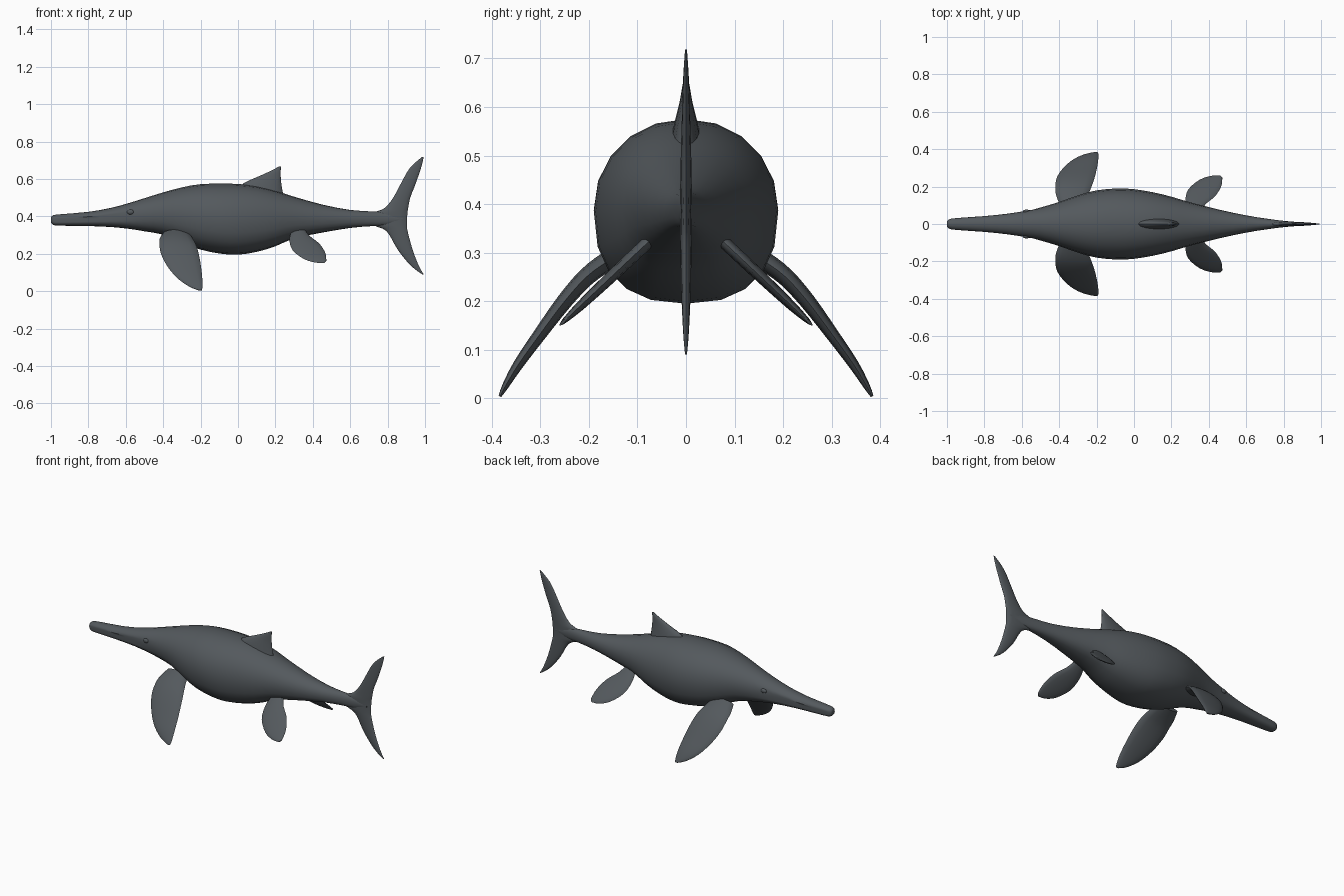
import bpy, bmesh, math
from mathutils import Vector

cube = bpy.data.objects.get("Cube")
if cube:
    bpy.data.objects.remove(cube, do_unlink=True)

skin = bpy.data.materials.new("slate grey skin")
skin.use_nodes = True
colour = (0.088, 0.1, 0.11, 1)
skin.diffuse_color = colour
skin.node_tree.nodes["Principled BSDF"].inputs["Base Color"].default_value = colour


def resample(rows, steps):
    """Smooth a list of equal-length tuples with a Catmull-Rom spline."""
    rows = [Vector(r) for r in rows]
    pts = [rows[0]] + rows + [rows[-1]]
    out = []
    for a, b, c, d in zip(pts, pts[1:], pts[2:], pts[3:]):
        for i in range(steps):
            t = i / steps
            out.append(0.5 * (2 * b + (c - a) * t + (2 * a - 5 * b + 4 * c - d) * t**2
                              + (3 * b - a - 3 * c + d) * t**3))
    return out + [rows[-1]]


def finish(name, bm, mirror=False):
    bmesh.ops.recalc_face_normals(bm, faces=bm.faces)
    mesh = bpy.data.meshes.new(name)
    bm.to_mesh(mesh)
    bm.free()
    mesh.materials.append(skin)
    obj = bpy.data.objects.new(name, mesh)
    bpy.context.collection.objects.link(obj)
    bpy.ops.object.select_all(action='DESELECT')
    obj.select_set(True)
    bpy.context.view_layer.objects.active = obj
    bpy.ops.object.shade_smooth_by_angle(angle=math.radians(50))
    if mirror:
        mod = obj.modifiers.new("mirror", 'MIRROR')
        mod.use_axis = (False, True, False)
        mod.use_clip = False
        mod.use_mirror_merge = False
    return obj


def loft(name, rings, mirror=False):
    bm = bmesh.new()
    loops = [[bm.verts.new(p) for p in ring] for ring in rings]
    for a, b in zip(loops, loops[1:]):
        for i in range(len(a)):
            j = (i + 1) % len(a)
            bm.faces.new((a[i], a[j], b[j], b[i]))
    bm.faces.new(loops[0])
    bm.faces.new(loops[-1])
    return finish(name, bm, mirror)


def fin(name, edges, mirror=False, steps=3, sides=14):
    """Each row holds a leading point, a trailing point and a half thickness."""
    rows = resample([tuple(l) + tuple(t) + (h,) for l, t, h in edges], steps)
    mids = [(Vector(r[0:3]) + Vector(r[3:6])) / 2 for r in rows]
    rings = []
    for i, r in enumerate(rows):
        lead, trail = Vector(r[0:3]), Vector(r[3:6])
        span = mids[min(i + 1, len(mids) - 1)] - mids[max(i - 1, 0)]
        normal = (trail - lead).cross(span).normalized()
        ring = []
        for k in range(sides):
            a = math.tau * k / sides
            ring.append(lead.lerp(trail, (1 - math.cos(a)) / 2) + normal * r[6] * math.sin(a))
        rings.append(ring)
    return loft(name, rings, mirror)


# Body: x, underside, back, half width, mouth pinch
stations = [
    (-1, .368, .395, .014, 0), (-.988, .354, .406, .026, .1), (-.95, .35, .411, .033, .15),
    (-.8, .348, .424, .044, .15), (-.68, .343, .445, .057, .15),
    (-.58, .333, .472, .073, .08), (-.5, .32, .497, .088, 0), (-.4, .302, .528, .118, 0),
    (-.3, .26, .555, .153, 0), (-.2, .222, .572, .18, 0), (-.09, .2, .575, .19, 0),
    (0, .195, .573, .186, 0), (.1, .21, .562, .17, 0), (.2, .24, .537, .146, 0),
    (.3, .282, .505, .116, 0), (.45, .313, .463, .078, 0), (.6, .338, .434, .046, 0),
    (.72, .348, .426, .027, 0), (.8, .352, .42, .017, 0), (.88, .372, .4, .009, 0)]
SIDES = 20
rings = []
for x, low, high, w, pinch in resample(stations, 2):
    mid, h = (low + high) / 2, (high - low) / 2
    ring = []
    for k in range(SIDES):
        a = math.tau * k / SIDES
        c, s = math.cos(a), math.sin(a)
        power = .82 if s < 0 else .97
        y = w * math.copysign(abs(c) ** power, c)
        if k % (SIDES // 2) == 0:
            y *= 1 - pinch
        ring.append((x, y, mid + h * math.copysign(abs(s) ** power, s)))
    rings.append(ring)
loft("body", rings)

# Tail fluke: height, leading x, trailing x, half thickness
fluke = [(.718, .985, .993, .002), (.66, .92, .979, .006), (.57, .868, .948, .009),
         (.5, .83, .921, .011), (.445, .785, .91, .012), (.42, .73, .906, .013),
         (.385, .71, .904, .013), (.35, .73, .904, .013), (.32, .795, .907, .012),
         (.22, .855, .934, .01), (.135, .925, .967, .006), (.09, .985, .993, .002)]
fin("tail_fluke", [((l, 0, z), (t, 0, z), h) for z, l, t, h in fluke])

# Dorsal fin: leading x and z, trailing x and z, half thickness
dorsal = [(.0, .54, .25, .49, .034), (.03, .577, .238, .535, .026),
          (.125, .62, .23, .59, .014), (.185, .648, .228, .632, .008),
          (.222, .668, .23, .665, .003)]
fin("dorsal_fin", [((a, 0, b), (c, 0, d), h) for a, b, c, d, h in dorsal])

# Front flippers: y, z, leading x, trailing x, half thickness
front = [(.11, .31, -.4, -.26, .022), (.16, .283, -.418, -.243, .021),
         (.205, .25, -.42, -.225, .019), (.25, .2, -.412, -.21, .017),
         (.3, .133, -.378, -.198, .014), (.345, .07, -.325, -.191, .011),
         (.372, .025, -.262, -.19, .007), (.383, .004, -.21, -.194, .003)]
fin("front_flippers", [((l, y, z), (t, y, z), h) for y, z, l, t, h in front], True)

# Rear flippers: leading x and y, trailing x and y, half thickness
rear = [(.285, .08, .36, .075, .013), (.275, .13, .385, .108, .013),
        (.292, .187, .43, .145, .012), (.35, .236, .457, .182, .01),
        (.41, .257, .47, .215, .007), (.46, .26, .472, .247, .003)]
fin("rear_flippers", [((a, b, .395 - .94 * b), (c, d, .395 - .94 * d), h)
                      for a, b, c, d, h in rear], True)

# Eyes
bm = bmesh.new()
bmesh.ops.create_uvsphere(bm, u_segments=14, v_segments=8, radius=1)
bmesh.ops.scale(bm, vec=(.02, .009, .013), verts=bm.verts)
bmesh.ops.translate(bm, vec=(-.575, .068, .423), verts=bm.verts)
finish("eyes", bm, True)
